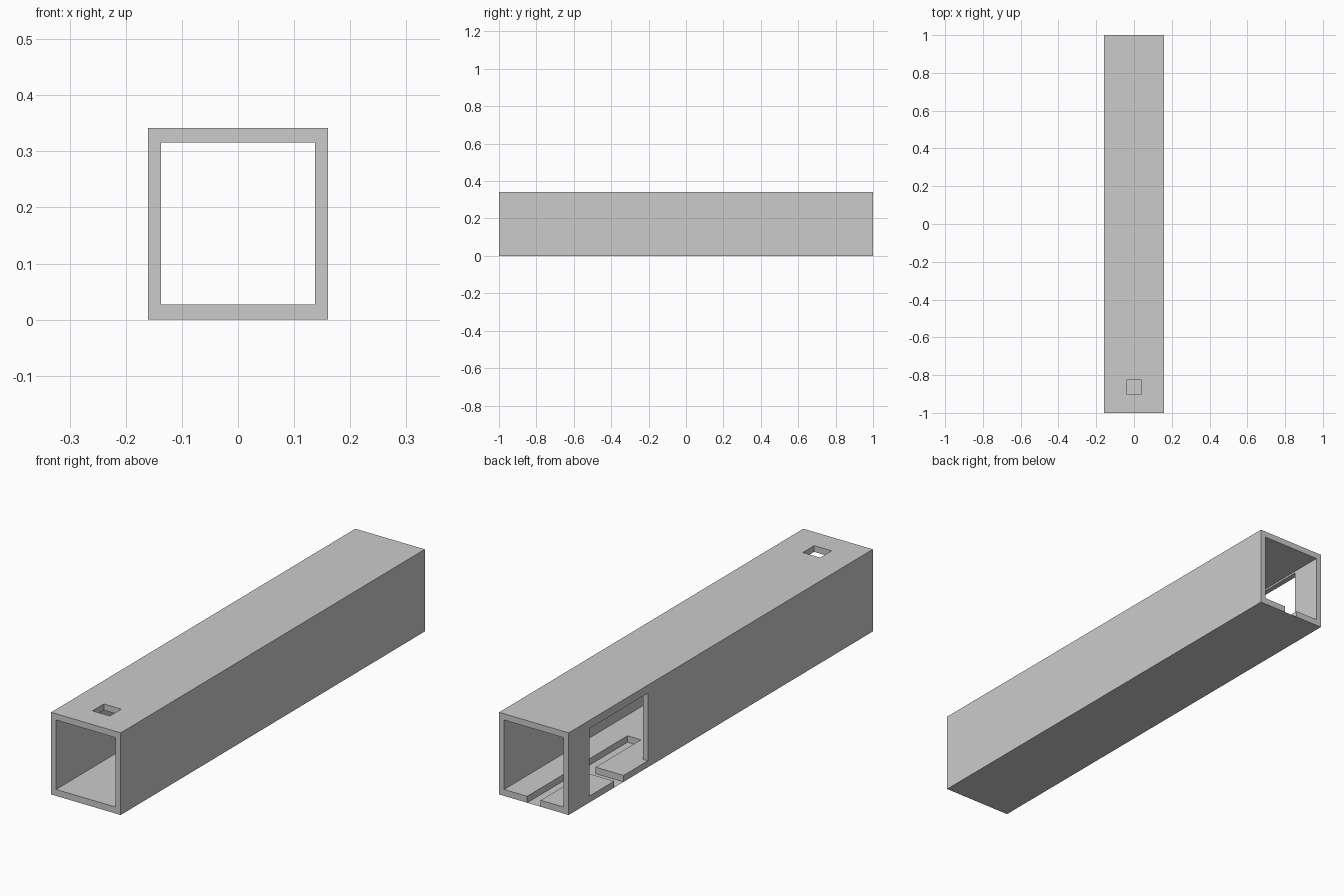
import bpy

if "Cube" in bpy.data.objects:
    bpy.data.objects.remove(bpy.data.objects["Cube"])

def box(name, x0, x1, y0, y1, z0, z1):
    bpy.ops.mesh.primitive_cube_add(
        size=1, location=((x0 + x1) / 2, (y0 + y1) / 2, (z0 + z1) / 2))
    ob = bpy.context.object
    ob.name = name
    ob.scale = (x1 - x0, y1 - y0, z1 - z0)
    bpy.ops.object.transform_apply(location=True, rotation=False, scale=True)
    return ob

def cut(target, cutter):
    mod = target.modifiers.new(cutter.name, 'BOOLEAN')
    mod.operation = 'DIFFERENCE'
    mod.solver = 'EXACT'
    mod.object = cutter
    cutter.hide_render = True
    bpy.context.view_layer.objects.active = target
    bpy.ops.object.modifier_apply(modifier=mod.name)
    bpy.data.objects.remove(cutter)

W, H = 0.16, 0.342            # outer half width, height
IW, FLOOR, CEIL = 0.137, 0.027, 0.316
G = 0.031                     # half width of floor slots
MID, SLOT_END = 0.67, 0.34    # side branch centre, inner end of the long slot

# Square tube, open at both ends
tunnel = box("tunnel", -W, W, -1, 1, 0, H)
cut(tunnel, box("bore", -IW, IW, -1.1, 1.1, FLOOR, CEIL))

# Roof hatch near the front
cut(tunnel, box("roof_hatch", -0.04, 0.04, -0.9, -0.825, 0.3, 0.4))

# Window in the left wall
cut(tunnel, box("side_window", -0.2, -0.1, 0.48, 0.862, FLOOR, 0.308))

# T-shaped slot through the floor
cut(tunnel, box("long_slot", -G, G, SLOT_END, 1.1, -0.05, 0.05))
cut(tunnel, box("branch_slot", -0.2, 0, MID - G, MID + G, -0.05, 0.05))

# Thin sheet closing the slot underneath, facing down
outline = [(-G, SLOT_END), (-G, MID - G), (-W, MID - G), (-W, MID + G),
           (-G, MID + G), (-G, 1), (G, 1), (G, SLOT_END)]
mesh = bpy.data.meshes.new("slot_base")
mesh.from_pydata([(x, y, 0) for x, y in outline], [], [tuple(range(8))])
bpy.context.collection.objects.link(bpy.data.objects.new("slot_base", mesh))
